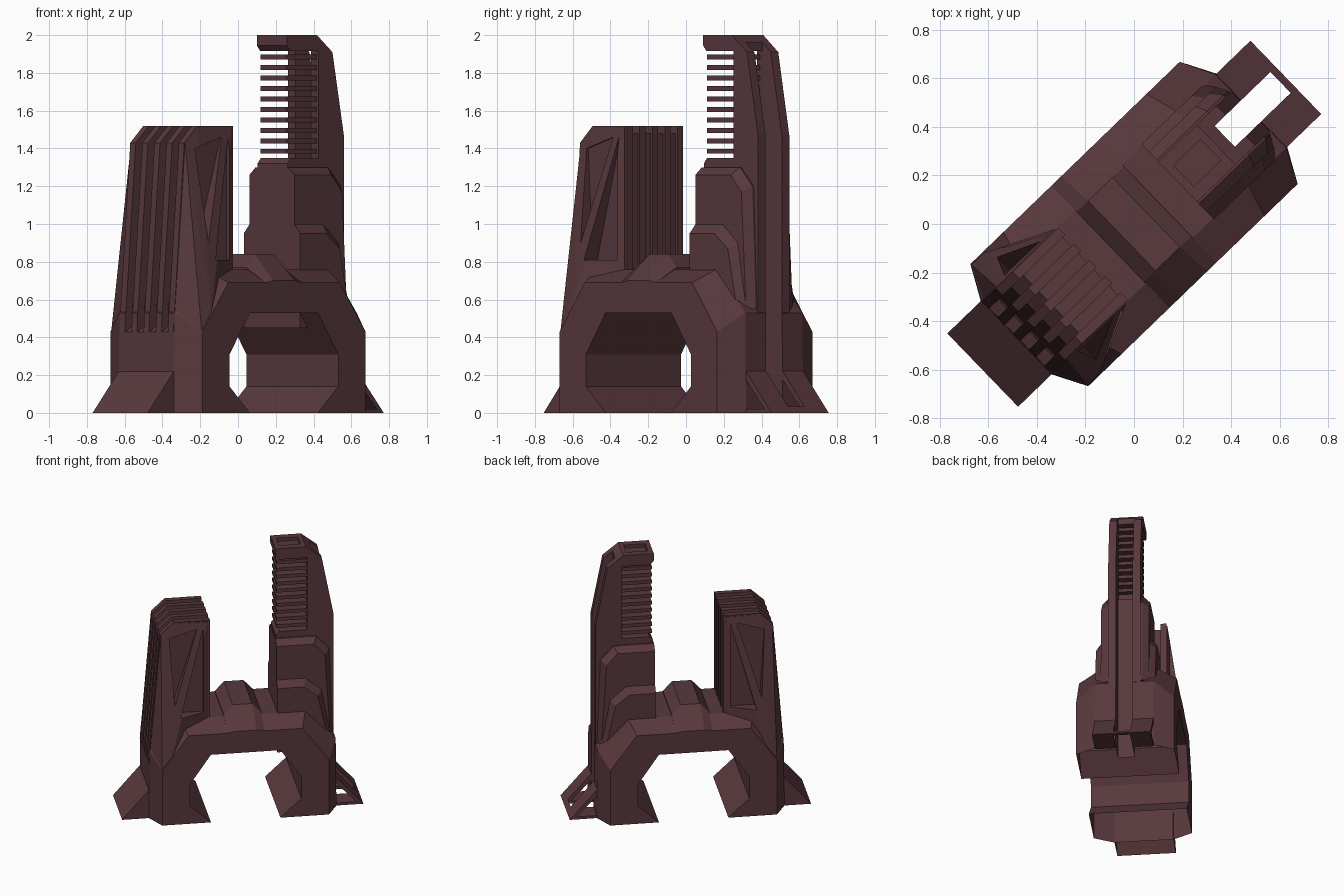
import bpy, bmesh
from math import radians
from mathutils import Matrix, Vector

if "Cube" in bpy.data.objects:
    bpy.data.objects.remove(bpy.data.objects["Cube"], do_unlink=True)

COLOR = (0.10, 0.04, 0.047, 1)
mat = bpy.data.materials.new("dark maroon")
mat.use_nodes = True
mat.diffuse_color = COLOR
mat.node_tree.nodes["Principled BSDF"].inputs["Base Color"].default_value = COLOR

# The whole model is laid out along one axis, then turned about z
TURN = Matrix.Rotation(radians(44), 4, "Z")


def finish(name, bm):
    bmesh.ops.recalc_face_normals(bm, faces=bm.faces)
    bmesh.ops.transform(bm, matrix=TURN, verts=bm.verts)
    mesh = bpy.data.meshes.new(name)
    bm.to_mesh(mesh)
    bm.free()
    mesh.materials.append(mat)
    ob = bpy.data.objects.new(name, mesh)
    bpy.context.collection.objects.link(ob)
    return ob


def loft(name, rings):
    """Join equal-length (x, z) profiles placed at successive y positions."""
    bm = bmesh.new()
    loops = [[bm.verts.new((x, y, z)) for x, z in prof] for y, prof in rings]
    n = len(loops[0])
    for a, b in zip(loops, loops[1:]):
        for i in range(n):
            j = (i + 1) % n
            bm.faces.new((a[i], a[j], b[j], b[i]))
    bm.faces.new(loops[0])
    bm.faces.new(loops[-1])
    return finish(name, bm)


def extrude(name, prof, y0, y1):
    return loft(name, [(y0, prof), (y1, prof)])


def box(name, x0, x1, y0, y1, z0, z1):
    return extrude(name, [(x0, z0), (x1, z0), (x1, z1), (x0, z1)], y0, y1)


def chamfered(name, side, mid, y_side, y_mid):
    return loft(name, [(-y_side, side), (-y_mid, mid), (y_mid, mid), (y_side, side)])


def hull(name, points):
    bm = bmesh.new()
    for p in points:
        bm.verts.new(Vector(p))
    bmesh.ops.convex_hull(bm, input=bm.verts)
    return finish(name, bm)


def cut(ob, cutter):
    mod = ob.modifiers.new("cut", "BOOLEAN")
    mod.operation = "DIFFERENCE"
    mod.solver = "EXACT"
    mod.object = cutter
    cutter.hide_render = True
    cutter.hide_set(True)
    cutter.display_type = "WIRE"


def open_bottom(ob):
    """Bake the cuts, then remove the faces lying on the ground."""
    graph = bpy.context.evaluated_depsgraph_get()
    mesh = bpy.data.meshes.new_from_object(ob.evaluated_get(graph))
    ob.modifiers.clear()
    ob.data = mesh
    bm = bmesh.new()
    bm.from_mesh(mesh)
    soles = [f for f in bm.faces if all(abs(v.co.z) < 0.001 for v in f.verts)]
    bmesh.ops.delete(bm, geom=soles, context="FACES")
    bm.to_mesh(mesh)
    bm.free()


def mirror_x(half):
    return half + [(-x, z) for x, z in reversed(half)]


# Arched base with an eight-sided opening
opening = [(0.25, 0), (0.4, 0.14), (0.4, 0.31), (0.25, 0.53)]
side_shell = [(-0.6, 0), (-0.6, 0.43), (-0.41, 0.69)]
mid_shell = [(-0.675, 0), (-0.67, 0.53), (-0.45, 0.76)]
base = chamfered("arched_base", mirror_x(opening) + mirror_x(side_shell),
                 mirror_x(opening) + mirror_x(mid_shell), 0.35, 0.21)

# Raised saddle across the middle of the roof
chamfered("roof_saddle", mirror_x([(-0.135, 0.6), (-0.135, 0.69), (-0.08, 0.7)]),
          mirror_x([(-0.135, 0.6), (-0.135, 0.77), (-0.07, 0.84)]), 0.35, 0.2)

# Foot under the finned tower
foot = extrude("wedge_foot", [(-0.67, 0), (-0.867, 0), (-0.675, 0.22), (-0.67, 0.22)],
               -0.21, 0.21)

# Finned tower: inset core with five full-height fins
extrude("fin_core", [(-0.6, 0.4), (-0.61, 0.6), (-0.545, 1.4), (-0.475, 1.48),
                     (-0.25, 1.48), (-0.25, 0.6)], -0.19, 0.19)
fin_profile = [(-0.675, 0.43), (-0.594, 1.43), (-0.497, 1.52), (-0.235, 1.52), (-0.235, 0.6)]
PITCH = 0.0925
for i in range(5):
    y = (i - 2) * PITCH
    extrude(f"tower_fin_{i + 1}", fin_profile, y - 0.021, y + 0.021)
for i in range(4):
    y = (i - 1.5) * PITCH
    cut(base, extrude(f"groove_cutter_{i + 1}", [(-0.7, 0.41), (-0.62, 0.46),
                      (-0.62, 0.65), (-0.7, 0.65)], y - 0.025, y + 0.025))

# Flared flanks with triangular recesses
recesses = [[(-0.53, 1.4), (-0.33, 1.46), (-0.5, 0.9)],
            [(-0.285, 1.46), (-0.285, 0.81), (-0.46, 0.81)]]
for s in (-1, 1):
    label = "left" if s > 0 else "right"
    flank = hull(f"flank_{label}", [(x, s * y, z) for x, y, z in (
        (-0.585, 0.19, 1.43), (-0.588, 0.206, 1.43), (-0.5, 0.206, 1.51), (-0.5, 0.19, 1.51),
        (-0.25, 0.19, 1.51), (-0.25, 0.212, 1.51), (-0.25, 0.212, 0.7), (-0.25, 0.19, 0.7),
        (-0.53, 0.345, 0.53), (-0.6, 0.345, 0.43), (-0.667, 0.206, 0.5), (-0.66, 0.19, 0.5))])
    for k, tri in enumerate(recesses):
        cut(flank, extrude(f"recess_cutter_{label}_{k}", tri, s * 0.208, s * 0.4))

# Stepped shoulders at the foot of the ladder tower
lower = chamfered("lower_shoulder",
                  [(0.25, 0.45), (0.25, 0.95), (0.44, 0.95), (0.54, 0.87), (0.6, 0.6), (0.63, 0.45)],
                  [(0.25, 0.45), (0.25, 1.0), (0.46, 1.0), (0.575, 0.9), (0.62, 0.65), (0.66, 0.45)],
                  0.215, 0.17)
upper = chamfered("upper_shoulder",
                  [(0.25, 0.55), (0.25, 1.26), (0.52, 1.26), (0.6, 1.17), (0.635, 0.55)],
                  [(0.25, 0.55), (0.25, 1.3), (0.54, 1.3), (0.635, 1.2), (0.66, 0.55)],
                  0.172, 0.125)
extrude("ladder_sill", [(0.255, 1.28), (0.255, 1.32), (0.28, 1.35), (0.5, 1.35), (0.5, 1.28)],
        -0.115, 0.115)

# Open slot down the outer side
slot = box("slot_cutter", 0.52, 0.84, -0.06, 0.06, -0.1, 1.5)
for ob in (base, lower, upper):
    cut(ob, slot)
for ob in (base, foot):
    open_bottom(ob)

# Paired rails with hooked tops, and open strut feet below them
rail = [(0.25, 1.945), (0.25, 2.0), (0.47, 2.0), (0.584, 1.91), (0.668, 1.47), (0.668, 0.5),
        (0.48, 0.5), (0.48, 1.915), (0.275, 1.915)]
strut = [(0.87, 0), (0.835, 0), (0.66, 0.19), (0.66, 0.237)]
for s in (-1, 1):
    label = "left" if s > 0 else "right"
    extrude(f"rail_{label}", rail, s * 0.06, s * 0.115)
    extrude(f"foot_strut_{label}", strut, s * 0.06, s * 0.21)
    box(f"foot_plate_{label}", 0.66, 0.85, s * 0.06, s * 0.21, 0, 0.02)
extrude("foot_toe_bar", [(0.84, 0), (0.87, 0), (0.84, 0.034)], -0.06, 0.06)

# Cap with a shallow tray on top, joining the rails
extrude("top_cap", [(0.25, 1.945), (0.25, 2.0), (0.285, 2.0), (0.285, 1.975), (0.44, 1.975),
                    (0.44, 2.0), (0.47, 2.0), (0.52, 1.96), (0.52, 1.915), (0.275, 1.915)],
        -0.062, 0.062)

# Ladder slats
for i in range(10):
    z = 1.385 + i * 0.0555
    box(f"ladder_slat_{i + 1}", 0.262, 0.5, -0.1, 0.1, z - 0.013, z + 0.013)
